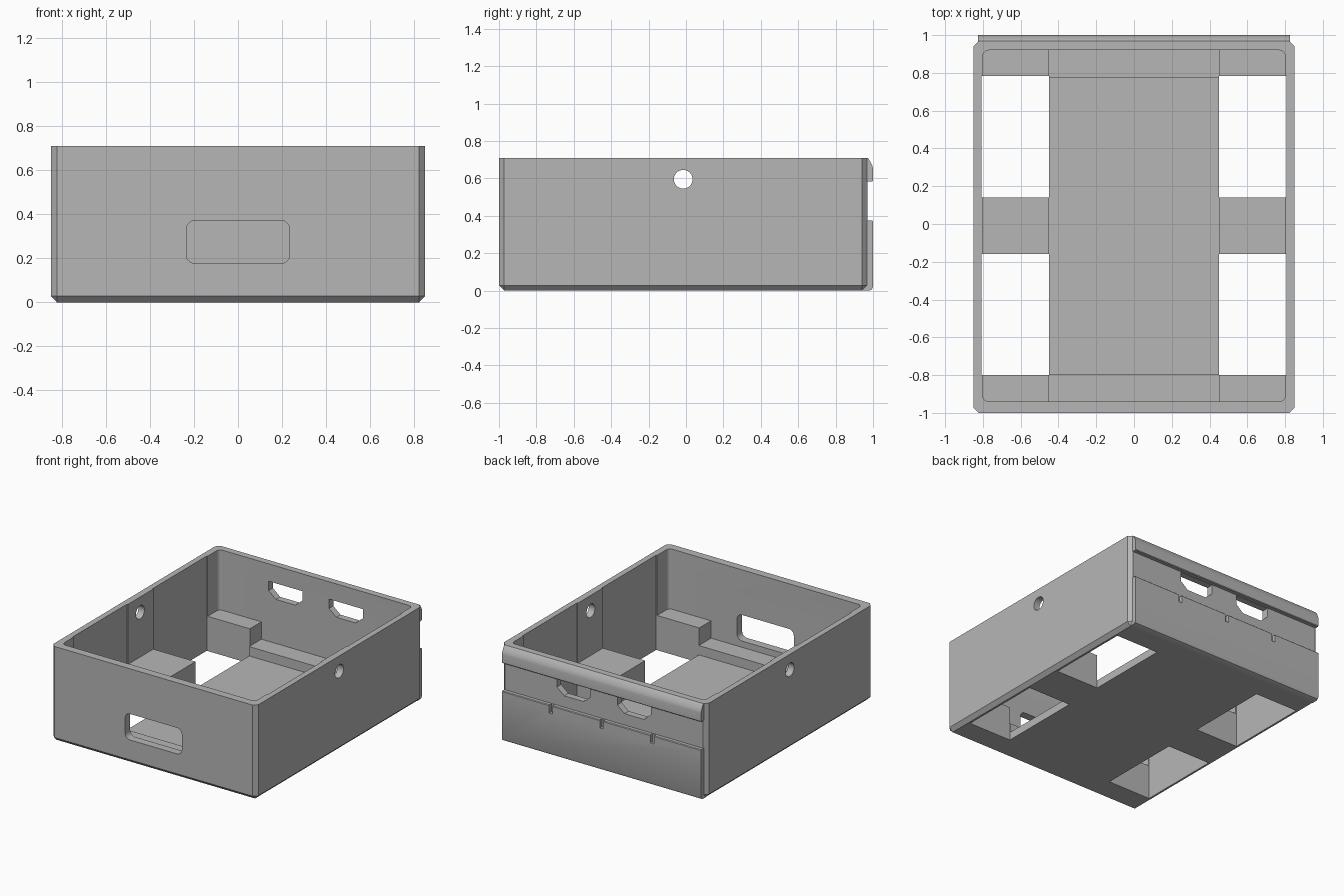
import bpy, bmesh
from mathutils import Vector

if "Cube" in bpy.data.objects:
    bpy.data.objects.remove(bpy.data.objects["Cube"], do_unlink=True)

grey = bpy.data.materials.new("plain grey")
grey.use_nodes = True
colour = (0.47, 0.47, 0.47, 1)
grey.diffuse_color = colour
grey.node_tree.nodes["Principled BSDF"].inputs["Base Color"].default_value = colour


def finish(name, bm):
    bmesh.ops.recalc_face_normals(bm, faces=bm.faces)
    mesh = bpy.data.meshes.new(name)
    bm.to_mesh(mesh)
    bm.free()
    mesh.materials.append(grey)
    ob = bpy.data.objects.new(name, mesh)
    bpy.context.collection.objects.link(ob)
    return ob


def prism(name, pts, axis, lo, hi, radius=0):
    """Extrude a 2D profile along an axis, optionally rounding the long edges."""
    def place(p, h):
        v = list(p)
        v.insert(axis, h)
        return Vector(v)
    bm = bmesh.new()
    face = bm.faces.new([bm.verts.new(place(p, lo)) for p in pts])
    ext = bmesh.ops.extrude_face_region(bm, geom=[face])
    step = place((0, 0), hi - lo)
    for v in ext["geom"]:
        if isinstance(v, bmesh.types.BMVert):
            v.co += step
    if radius:
        bm.edges.ensure_lookup_table()
        long_edges = [e for e in bm.edges
                      if abs(e.verts[0].co[axis] - e.verts[1].co[axis]) > 1e-4]
        bmesh.ops.bevel(bm, geom=long_edges, offset=radius, segments=5,
                        profile=0.5, affect='EDGES')
    return finish(name, bm)


def rect(a0, a1, b0, b1):
    return [(a0, b0), (a1, b0), (a1, b1), (a0, b1)]


def box(name, x, y, z, radius=0, axis=2):
    spans = [x, y, z]
    lo, hi = spans.pop(axis)
    return prism(name, rect(*spans[0], *spans[1]), axis, lo, hi, radius)


def cut(target, cutter):
    cutter.hide_render = True
    mod = target.modifiers.new("cut", 'BOOLEAN')
    mod.operation, mod.solver, mod.object = 'DIFFERENCE', 'EXACT', cutter
    bpy.ops.object.select_all(action='DESELECT')
    bpy.context.view_layer.objects.active = target
    target.select_set(True)
    bpy.ops.object.modifier_apply(modifier=mod.name)
    bpy.data.objects.remove(cutter, do_unlink=True)


# Tray body: block with chamfered upright corners and bottom edges
HEIGHT, BACK, C = 0.71, 0.97, 0.028
tray = box("tray_body", (-0.85, 0.85), (-1, BACK), (0, HEIGHT))
bm = bmesh.new()
bm.from_mesh(tray.data)
edges = [e for e in bm.edges if min(v.co.z for v in e.verts) < 0.01]
bmesh.ops.bevel(bm, geom=edges, offset=C, segments=1, affect='EDGES')
bm.to_mesh(tray.data)
bm.free()

# Main cavity down to the support blocks, then the centre trough and floor
cut(tray, box("cavity", (-0.8, 0.8), (-0.94, 0.92), (0.26, 0.9), 0.03))
cut(tray, box("trough", (-0.4505, 0.4505), (-0.94, 0.92), (0.13, 0.5)))
cut(tray, box("floor", (-0.4505, 0.4505), (-0.795, 0.775), (0.06, 0.5)))

# Four floor openings whose pockets run slightly into the side walls
for side in (-1, 1):
    for y in ((-0.8, -0.16), (0.14, 0.783)):
        x = sorted((side * 0.45, side * 0.807))
        cut(tray, box("opening", x, y, (-0.1, 0.9)))

# Front slot
cut(tray, box("slot", (-0.235, 0.235), (-1.1, -0.85), (0.177, 0.372), 0.04, axis=1))

# Round holes through both side walls
bm = bmesh.new()
bmesh.ops.create_cone(bm, cap_ends=True, segments=32, radius1=0.05, radius2=0.05, depth=2)
for v in bm.verts:
    v.co = Vector((v.co.z, v.co.x - 0.015, v.co.y + 0.595))
cut(tray, finish("side_holes", bm))

# Two back windows with clipped lower corners
for x in (-0.25, 0.25):
    profile = [(x - 0.14, 0.58), (x + 0.14, 0.58), (x + 0.14, 0.51),
               (x + 0.08, 0.46), (x - 0.08, 0.46), (x - 0.14, 0.51)]
    cut(tray, prism("window", profile, 1, 0.85, 1.1))

# Overhanging lip along the upper back edge
lip = prism("back_lip", [(0.96, 0.70), (BACK, HEIGHT), (0.978, 0.702), (0.99, 0.68),
                         (0.997, 0.665), (1, 0.65), (1, 0.588), (0.995, 0.583),
                         (0.96, 0.583)], 0, -0.825, 0.825)

# Lower back plate with three narrow notches in its top edge
plate = prism("back_plate", [(0.94, 0), (0.98, 0), (0.993, 0.006), (1, 0.02),
                             (1, 0.37), (0.995, 0.375), (0.94, 0.375)],
              0, -0.825, 0.825)
for x in (-0.42, 0, 0.42):
    cut(plate, box("notch", (x - 0.014, x + 0.014), (0.974, 1.1), (0.315, 0.5)))

# Smooth the rounded surfaces while keeping edges sharp
bpy.ops.object.select_all(action='DESELECT')
for ob in (tray, lip, plate):
    ob.select_set(True)
bpy.context.view_layer.objects.active = tray
bpy.ops.object.shade_smooth_by_angle(angle=0.6)
